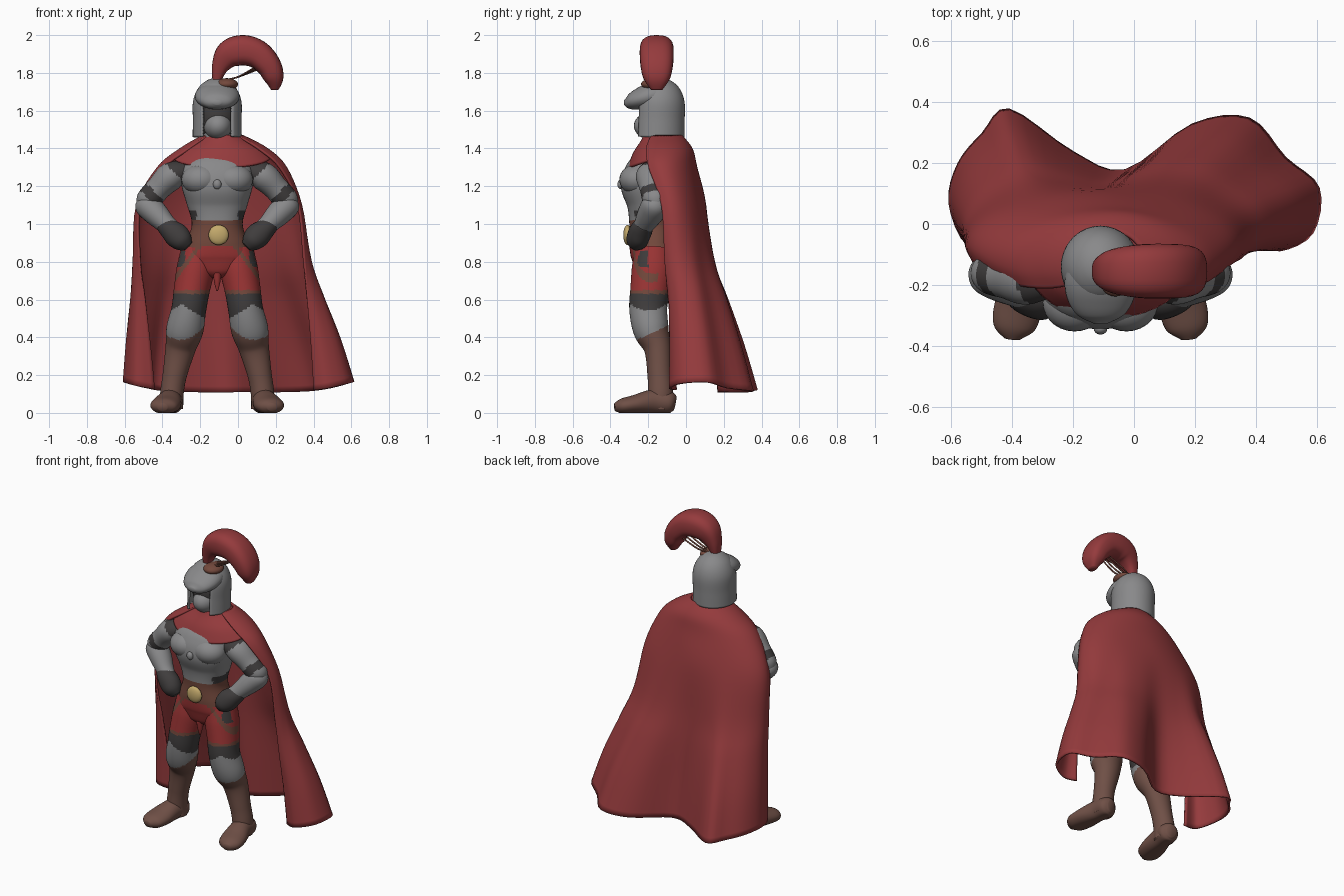
import bpy, bmesh, math
from mathutils import Vector

if "Cube" in bpy.data.objects:
    bpy.data.objects.remove(bpy.data.objects["Cube"])

CX = -0.11  # the figure stands left of the centre of its cape


def material(name, *rgb):
    m = bpy.data.materials.new(name)
    m.use_nodes = True
    m.diffuse_color = (*rgb, 1)
    m.node_tree.nodes["Principled BSDF"].inputs["Base Color"].default_value = (*rgb, 1)
    return m


red = material("cloth red", .3, .043, .046)
crimson = material("trouser red", .33, .035, .035)
steel = material("steel grey", .25, .25, .255)
dark = material("dark leather", .05, .046, .046)
brown = material("boot brown", .16, .08, .062)
belt_brown = material("belt brown", .17, .065, .045)
gold = material("buckle gold", .55, .40, .15)


def spline(points, steps):
    """Smooth curve through points of any dimension."""
    pts = [points[0], *points, points[-1]]
    out = []
    for i in range(len(points) - 1):
        a, b, c, d = pts[i:i + 4]
        for k in range(steps):
            t = k / steps
            out.append(tuple(
                q + t * ((r - p) / 2 + t * (p - 2.5 * q + 2 * r - s / 2
                                            + t * (1.5 * (q - r) + (s - p) / 2)))
                for p, q, r, s in zip(a, b, c, d)))
    return out + [tuple(points[-1])]


def finish(name, bm, mats, rule=None):
    """Turn a bmesh into a smooth object; rule picks the material of a face centre."""
    bmesh.ops.recalc_face_normals(bm, faces=bm.faces)
    for f in bm.faces:
        f.smooth = True
        if rule:
            f.material_index = rule(f.calc_center_median())
    me = bpy.data.meshes.new(name)
    bm.to_mesh(me)
    bm.free()
    for m in mats:
        me.materials.append(m)
    ob = bpy.data.objects.new(name, me)
    bpy.context.collection.objects.link(ob)
    return ob


def skin(rows, closed=True, caps=True):
    """Skin a grid of points, row by row."""
    bm = bmesh.new()
    grid = [[bm.verts.new(p) for p in row] for row in rows]
    n = len(grid[0])
    for r, s in zip(grid, grid[1:]):
        for j in range(n if closed else n - 1):
            k = (j + 1) % n
            bm.faces.new((r[j], r[k], s[k], s[j]))
    if closed and caps:
        bm.faces.new(grid[0])
        bm.faces.new(grid[-1])
    return bm


def tube(name, path, mats, rule=None, axis=(1, 0, 0), side=1, steps=6, n=28, caps=True, power=1):
    """Path of (offset, y, z, radius along axis, radius across); power < 1 squares the section."""
    path = spline(path, steps)
    centres = [Vector(p[:3]) for p in path]
    rows = []
    for i, p in enumerate(path):
        t = (centres[min(i + 1, len(path) - 1)] - centres[max(i - 1, 0)]).normalized()
        u = Vector(axis)
        u = (u - t * u.dot(t)).normalized()
        v = t.cross(u)
        row = []
        for j in range(n):
            a = math.tau * j / n
            c, s = (math.copysign(abs(w) ** power, w) for w in (math.cos(a), math.sin(a)))
            q = centres[i] + u * c * p[3] + v * s * p[4]
            row.append((CX + side * q.x, q.y, max(q.z, 0)))
        rows.append(row)
    return finish(name, skin(rows, True, caps), mats, rule)


def ball(name, centre, radii, mat):
    bm = bmesh.new()
    bmesh.ops.create_uvsphere(bm, u_segments=28, v_segments=16, radius=1)
    for v in bm.verts:
        v.co = Vector((CX, 0, 0)) + Vector(centre) + Vector(c * r for c, r in zip(v.co, radii))
    return finish(name, bm, [mat])


def thicken(ob, amount):
    mod = ob.modifiers.new("thickness", "SOLIDIFY")
    mod.thickness = amount


def on_strap(c):
    return c.y < -.15 and abs(c.z - .89 + 1.33 * (abs(c.x - CX) - .09)) < .018


# Torso, waist and hips
def body_rule(c):
    d = abs(c.x - CX)
    if c.z > 1.02:
        return 1 if d > .11 and c.z < 1.075 else 0
    if c.z > .88 or on_strap(c):
        return 2
    return 3


tube("body", [
    (0, -.18, .715, .03, .05), (0, -.18, .75, .13, .09), (0, -.175, .82, .19, .115),
    (0, -.18, .9, .165, .12), (0, -.185, 1, .135, .115), (0, -.185, 1.1, .16, .127),
    (0, -.19, 1.2, .188, .155), (0, -.18, 1.28, .19, .14), (0, -.16, 1.35, .13, .1),
    (0, -.14, 1.42, .08, .08), (0, -.14, 1.5, .07, .07)],
    [steel, dark, belt_brown, crimson], body_rule, steps=10, n=56, power=.85)
ball("chest_stud", (0, -.345, 1.21), (.022, .018, .026), steel)
ball("belt_buckle", (.007, -.31, .942), (.053, .022, .053), gold)
tube("cloth_tip", [(0, -.24, .74, .022, .025), (0, -.24, .69, .016, .016),
                   (0, -.24, .645, .004, .004)], [crimson])


# Leg colours: boot, knee plate, dark band, trim, trousers
def leg_rule(c):
    d = abs(c.x - CX)
    if c.z < .46 + .45 * (c.y + .1) + .5 * max(0, .17 - d):
        return 0
    if c.z < .575 - .6 * abs(d - .19):
        return 1
    if c.z < .63:
        return 2
    if c.z < .65 or on_strap(c):
        return 4
    if .77 < c.z < .86 and d > .17 and c.y < -.2:
        return 2
    return 3


def upper_arm_rule(c):
    s = abs(c.x - CX) + 1.26 - c.z  # distance down the arm
    return 1 if s < .215 or .42 < s < .49 else 0


for side, label in ((1, "left"), (-1, "right")):
    ball(label + "_chest_plate", (side * .085, -.258, 1.235), (.105, .095, .082), steel)
    tube(label + "_leg", [
        (.1, -.17, .87, .09, .1), (.115, -.175, .76, .1, .112), (.135, -.19, .65, .095, .105),
        (.15, -.2, .55, .092, .1), (.172, -.185, .44, .098, .094), (.195, -.15, .34, .08, .072),
        (.225, -.14, .2, .064, .064), (.24, -.135, .1, .062, .066), (.24, -.135, .02, .06, .06)],
        [brown, steel, dark, crimson, belt_brown], leg_rule, side=side, steps=14, n=64)
    tube(label + "_foot", [
        (.235, -.06, .05, .03, .04), (.24, -.09, .055, .062, .06), (.25, -.17, .06, .064, .065),
        (.27, -.27, .045, .078, .05), (.285, -.34, .035, .068, .04), (.29, -.378, .03, .025, .02)],
        [brown], side=side)
    tube(label + "_upper_arm", [
        (.16, -.18, 1.28, .06, .05), (.24, -.18, 1.255, .085, .075), (.31, -.17, 1.19, .075, .066),
        (.37, -.16, 1.12, .066, .064), (.4, -.155, 1.08, .03, .03)],
        [steel, dark], upper_arm_rule, axis=(0, 1, 0), side=side, steps=12, n=40)
    tube(label + "_forearm", [
        (.4, -.15, 1.14, .025, .025), (.38, -.16, 1.11, .066, .064), (.33, -.185, 1.06, .07, .066),
        (.27, -.22, 1, .055, .052), (.23, -.24, .97, .045, .045)],
        [steel], axis=(0, 1, 0), side=side)
    tube(label + "_glove", [
        (.285, -.22, 1, .045, .045), (.255, -.233, .975, .058, .055), (.215, -.25, .94, .06, .066),
        (.18, -.26, .905, .055, .055), (.155, -.265, .88, .025, .03)],
        [dark], axis=(0, 1, 0), side=side)

# Helmet shell with an open face
helmet = tube("helmet", [
    (0, -.145, 1.46, .13, .137), (0, -.143, 1.55, .129, .136), (0, -.14, 1.65, .128, .132),
    (0, -.14, 1.72, .1, .104), (0, -.14, 1.76, .055, .058), (0, -.14, 1.775, .008, .008)],
    [steel], steps=6, n=48, caps=False)
bm = bmesh.new()
bm.from_mesh(helmet.data)
opening = [f for f in bm.faces for c in [f.calc_center_median()]
           if c.y < -.14 and abs(c.x - CX) < .082 and c.z < 1.63]
bmesh.ops.delete(bm, geom=opening, context="FACES")
bm.to_mesh(helmet.data)
bm.free()
thicken(helmet, .012)
# Visor: a hood that runs out of the dome to a blunt peak
tube("visor", [
    (0, -.12, 1.69, .105, .066), (0, -.19, 1.678, .118, .068), (0, -.25, 1.66, .108, .057),
    (0, -.3, 1.645, .075, .038), (0, -.328, 1.643, .02, .012)], [steel])
ball("head", (0, -.14, 1.58), (.105, .105, .14), dark)
ball("face_mask", (.004, -.18, 1.52), (.074, .096, .074), steel)

# Crest with its mount and loose strands
ball("crest_mount", (.05, -.17, 1.74), (.06, .068, .032), belt_brown)
tube("crest", [
    (-.005, -.155, 1.75, .03, .02), (.015, -.155, 1.83, .052, .045), (.06, -.155, 1.895, .076, .074),
    (.13, -.155, 1.92, .088, .08), (.21, -.155, 1.9, .09, .076), (.272, -.155, 1.84, .086, .066),
    (.3, -.155, 1.77, .07, .052), (.305, -.155, 1.71, .03, .02)],
    [red], axis=(0, 1, 0), power=.75)
for i in range(4):
    y = -.19 + .025 * i
    tube("crest_strand", [(.01, -.155, 1.76, .006, .005), (.1, y, 1.775, .006, .005),
                          (.2 + .015 * i, y, 1.83, .005, .004)],
         [belt_brown], axis=(0, 1, 0), n=6)

# Cape: arcs over the shoulders that blend into a folded hem
hem = [(-.44, -.06), (-.55, -.07), (-.61, .07), (-.58, .2), (-.5, .3), (-.41, .38), (-.2, .24),
       (-.03, .18), (.19, .33), (.38, .35), (.5, .22), (.61, .12), (.59, -.03), (.48, -.09), (.4, -.06)]
# height, centre x, centre y, radius x, radius y, front angle, blend to hem
cape_rows = [
    (1.47, -.08, -.12, .11, .1, 40, 0), (1.4, -.075, -.12, .235, .155, 36, 0),
    (1.3, -.085, -.12, .345, .18, 26, 0), (1.1, -.1, -.08, .44, .187, 16, 0),
    (.8, -.1, -.08, .455, .195, 14, .2), (.6, -.1, -.08, .45, .195, 14, .46),
    (.35, -.1, -.08, .45, .18, 14, .77), (.11, -.1, -.08, .45, .18, 14, 1)]
control = []
for z, cx, cy, rx, ry, front, blend in cape_rows:
    row = []
    for j, (hx, hy) in enumerate(hem):
        a = math.radians(180 + front - (180 + 2 * front) * j / (len(hem) - 1))
        x, y = cx + rx * math.cos(a), cy + ry * math.sin(a)
        row.append((x + (hx - x) * blend, y + (hy - y) * blend,
                    z + blend * .05 * (hx / .6) ** 4))
    control.append(spline(row, 4))
columns = [spline(col, 5) for col in zip(*control)]
cape = finish("cape", skin(columns, closed=False), [red])
thicken(cape, .012)

# Cowl: closed collar of the cape, dipping over the chest
cowl_rings = []
for drop, cx, cy, rx, ry in [(0, -.08, -.13, .1, .095), (.02, -.08, -.13, .13, .11),
                             (.06, -.08, -.135, .21, .145), (.11, -.085, -.14, .265, .17)]:
    ring = []
    for j in range(40):
        a = math.tau * j / 40
        dip = max(0, -math.sin(a)) * drop * .55
        ring.append((cx + rx * math.cos(a), cy + ry * math.sin(a), 1.47 - drop - dip))
    cowl_rings.append(ring)
rings = [spline(col, 5) for col in zip(*cowl_rings)]
cowl = finish("cape_cowl", skin([list(r) for r in zip(*rings)], True, False), [red])
thicken(cowl, .012)
